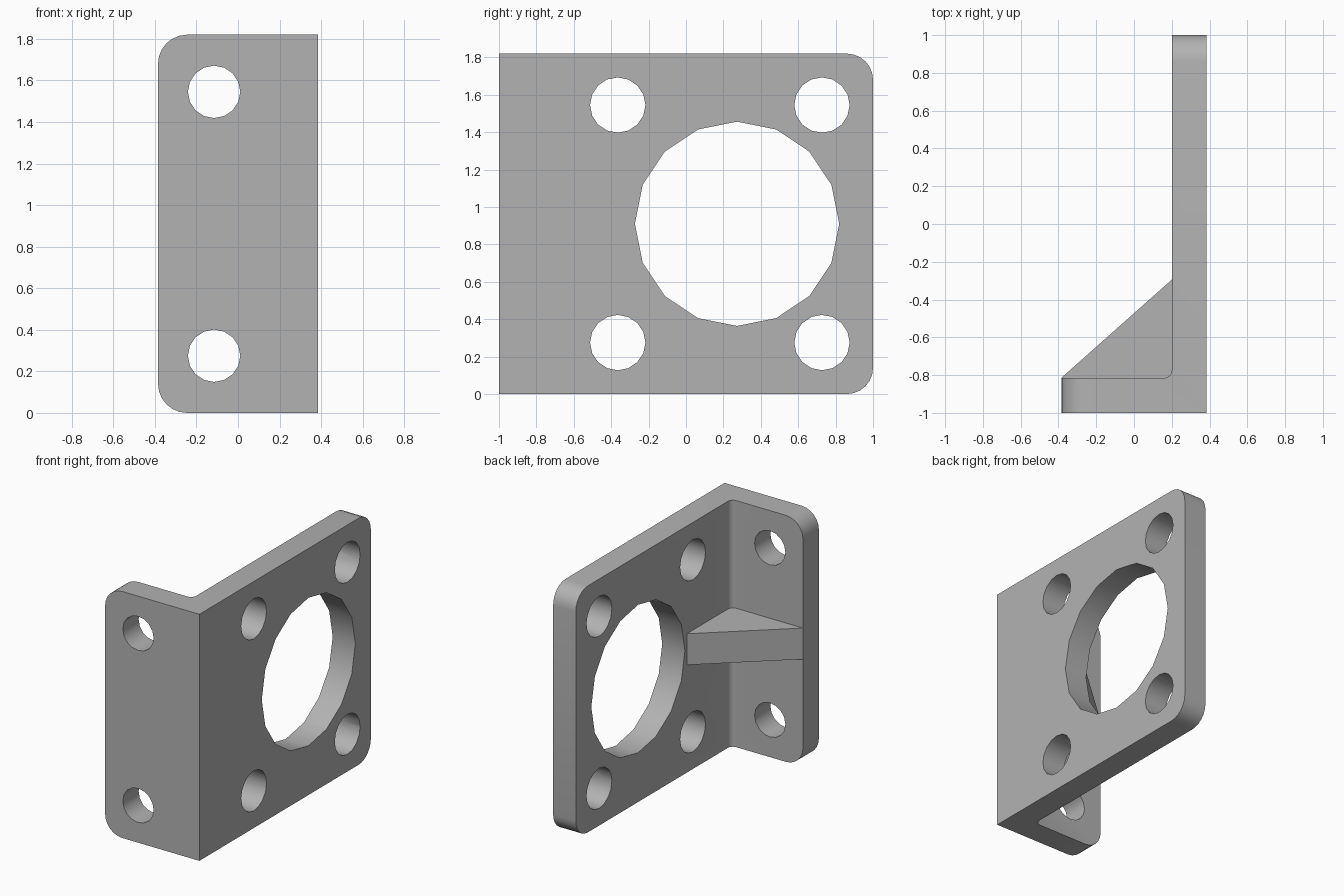
import bpy, bmesh, math
from mathutils import Matrix, Vector

cube = bpy.data.objects.get("Cube")
if cube:
    bpy.data.objects.remove(cube, do_unlink=True)

HEIGHT = 1.82
X0, X1 = -0.385, 0.385
THICK = 0.185
INNER_X, INNER_Y = X1 - THICK, -1 + THICK

grey = bpy.data.materials.new("plain grey")
grey.use_nodes = True
colour = (0.45, 0.45, 0.45, 1)
grey.diffuse_color = colour
grey.node_tree.nodes["Principled BSDF"].inputs["Base Color"].default_value = colour


def make_object(name, bm):
    bmesh.ops.recalc_face_normals(bm, faces=bm.faces)
    mesh = bpy.data.meshes.new(name)
    bm.to_mesh(mesh)
    bm.free()
    mesh.materials.append(grey)
    obj = bpy.data.objects.new(name, mesh)
    bpy.context.collection.objects.link(obj)
    return obj


def extrude_profile(points, z, depth):
    bm = bmesh.new()
    face = bm.faces.new([bm.verts.new((x, y, z)) for x, y in points])
    up = bmesh.ops.extrude_face_region(bm, geom=[face])["geom"]
    bmesh.ops.translate(bm, vec=(0, 0, depth),
                        verts=[v for v in up if isinstance(v, bmesh.types.BMVert)])
    return bm


def round_edges(bm, test, radius, segments):
    edges = [e for e in bm.edges if test((e.verts[0].co + e.verts[1].co) / 2,
                                         e.verts[1].co - e.verts[0].co)]
    bmesh.ops.bevel(bm, geom=edges, offset=radius, segments=segments,
                    profile=0.5, affect='EDGES')


def drill(target, centre, axis, radius, sides=16):
    bm = bmesh.new()
    turn = (Matrix.Rotation(math.pi / 2, 4, 'Y') if axis == 'X'
            else Matrix.Rotation(math.pi / 2, 4, 'X'))
    bmesh.ops.create_cone(bm, cap_ends=True, segments=sides, radius1=radius,
                          radius2=radius, depth=THICK * 2,
                          matrix=Matrix.Translation(centre) @ turn)
    cutter = make_object("hole_cutter", bm)
    cutter.hide_render = True
    mod = target.modifiers.new("hole", 'BOOLEAN')
    mod.operation, mod.solver, mod.object = 'DIFFERENCE', 'EXACT', cutter
    bpy.context.view_layer.objects.active = target
    bpy.ops.object.modifier_apply(modifier=mod.name)
    bpy.data.objects.remove(cutter, do_unlink=True)


# Angle plate: L-shaped profile with rounded outer corners and inner fillet
bm = extrude_profile([(X0, -1), (X1, -1), (X1, 1), (INNER_X, 1),
                      (INNER_X, INNER_Y), (X0, INNER_Y)], 0, HEIGHT)
round_edges(bm, lambda m, d: abs(d.z) > 1 and abs(m.x - INNER_X) < 0.01
            and abs(m.y - INNER_Y) < 0.01, 0.04, 5)
round_edges(bm, lambda m, d: abs(d.z) < 0.01 and (m.x < X0 + 0.01 or m.y > 0.99),
            0.14, 6)
bracket = make_object("angle_plate", bm)

# Large opening and bolt holes
drill(bracket, Vector((X1 - THICK / 2, 0.273, HEIGHT / 2)), 'X', 0.546)
for z in (0.275, HEIGHT - 0.275):
    for y in (-0.365, 0.727):
        drill(bracket, Vector((X1 - THICK / 2, y, z)), 'X', 0.148)
    drill(bracket, Vector((-0.115, -1 + THICK / 2, z)), 'Y', 0.126)

bpy.ops.object.select_all(action='DESELECT')
bracket.select_set(True)
bpy.context.view_layer.objects.active = bracket
bpy.ops.object.shade_smooth_by_angle(angle=math.radians(30))

# Triangular stiffening rib in the inner corner
RIB = 0.23
make_object("stiffening_rib", extrude_profile(
    [(X0, INNER_Y), (INNER_X, INNER_Y), (INNER_X, -0.295)],
    HEIGHT / 2 - RIB / 2, RIB))
